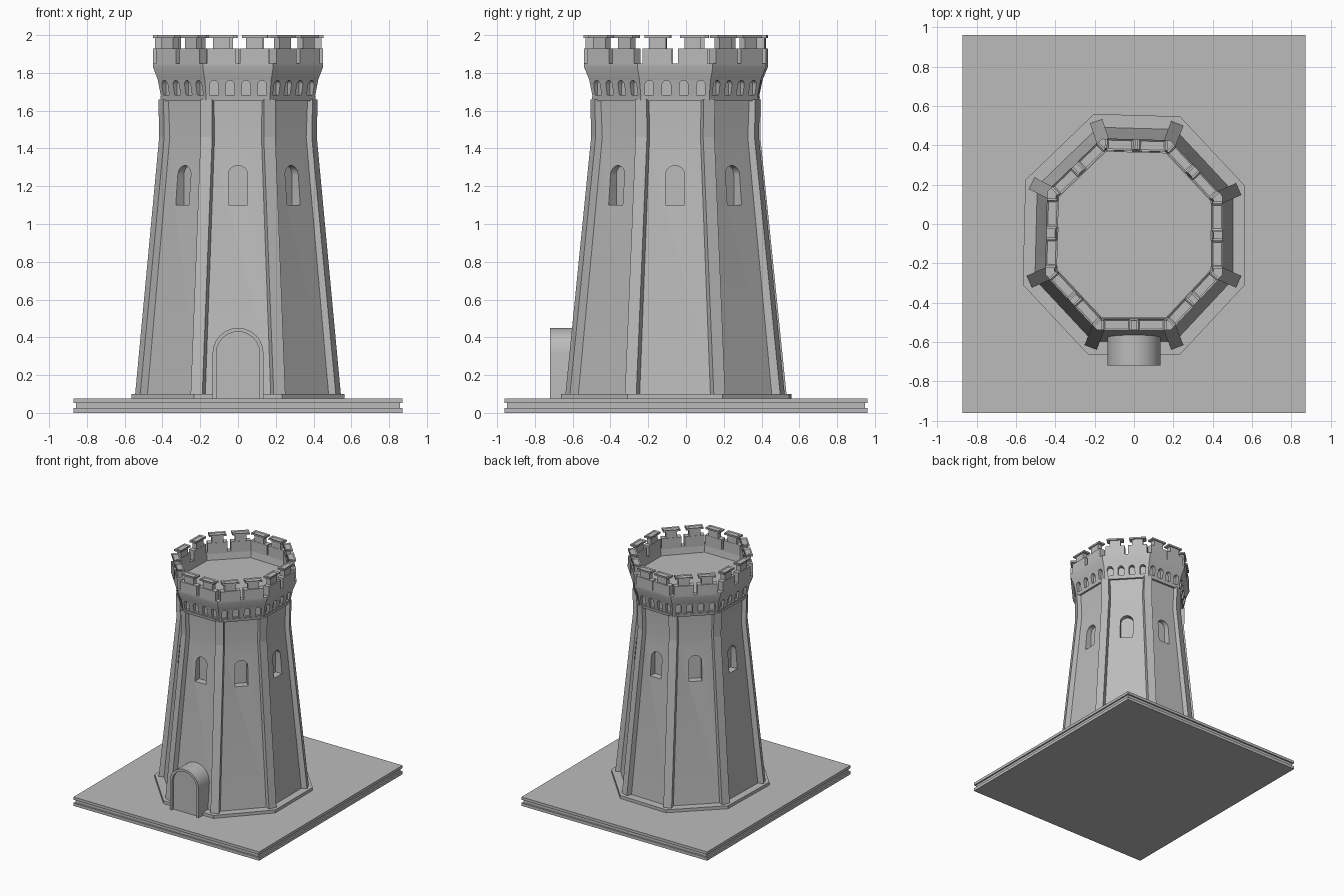
import bpy, bmesh, math
from mathutils import Matrix, Vector

if "Cube" in bpy.data.objects:
    bpy.data.objects.remove(bpy.data.objects["Cube"], do_unlink=True)

stone = bpy.data.materials.new("grey stone")
stone.use_nodes = True
GREY = (0.5, 0.5, 0.5, 1)
stone.diffuse_color = GREY
stone.node_tree.nodes["Principled BSDF"].inputs["Base Color"].default_value = GREY

CENTRE_Y, STRETCH = -0.058, 1.07


def finish(name, bm):
    """Turn a bmesh into a named stone object with crisp edges."""
    bmesh.ops.recalc_face_normals(bm, faces=bm.faces)
    mesh = bpy.data.meshes.new(name)
    bm.to_mesh(mesh)
    bm.free()
    mesh.materials.append(stone)
    ob = bpy.data.objects.new(name, mesh)
    bpy.context.collection.objects.link(ob)
    return ob


def corner(k, apothem, z):
    """Corner k of the slightly uneven eight-sided plan."""
    turn = -3 if k % 8 in (2, 3) else 0
    ang = math.radians(22.5 + 45 * k + turn)
    r = apothem / math.cos(math.pi / 8)
    return Vector((r * math.cos(ang), r * math.sin(ang) * STRETCH + CENTRE_Y, z))


def side_frame(k, apothem, z):
    """Frame on side k: x along the wall, y outward, z up; plus its length."""
    a, b = corner(k, apothem, z), corner(k + 1, apothem, z)
    along = (a - b).normalized()
    out = Vector((0, 0, 1)).cross(along)
    m = Matrix((along, out, (0, 0, 1))).transposed().to_4x4()
    return Matrix.Translation((a + b) / 2) @ m, (a - b).length


def skin(bm, rings, closed=False):
    """Bridge equal rings of points, capping the ends unless closed."""
    rows = [[bm.verts.new(p) for p in ring] for ring in rings]
    n = len(rows[0])
    pairs = list(zip(rows, rows[1:])) + ([(rows[-1], rows[0])] if closed else [])
    for lo, hi in pairs:
        for i in range(n):
            j = (i + 1) % n
            bm.faces.new((lo[i], lo[j], hi[j], hi[i]))
    if not closed:
        bm.faces.new(rows[0])
        bm.faces.new(rows[-1])


def octagon(name, profile, closed=False):
    bm = bmesh.new()
    skin(bm, [[corner(k, a, z) for k in range(8)] for a, z in profile], closed)
    return finish(name, bm)


def box(bm, size, centre, frame=Matrix()):
    m = frame @ Matrix.Translation(centre) @ Matrix.Diagonal((*size, 1))
    return bmesh.ops.create_cube(bm, size=1, matrix=m)["verts"]


def arch_outline(half, height, steps=12):
    pts = [(half, 0)]
    for i in range(steps + 1):
        t = math.pi * i / steps
        pts.append((half * math.cos(t), height - half + half * math.sin(t)))
    return pts + [(-half, 0)]


def arch(bm, half, height, back, front, frame):
    outline = arch_outline(half, height)
    skin(bm, [[frame @ Vector((x, y, z)) for x, z in outline] for y in (back, front)])


def carve(ob, bm):
    """Cut the shapes in bm out of ob."""
    cutter = finish("cutter", bm)
    cutter.hide_render = True
    mod = ob.modifiers.new("carve", "BOOLEAN")
    mod.operation, mod.solver, mod.object = "DIFFERENCE", "EXACT", cutter
    bpy.context.view_layer.objects.active = ob
    bpy.ops.object.modifier_apply(modifier=mod.name)
    bpy.data.objects.remove(cutter, do_unlink=True)


# Ground slab: two plates with a recessed joint
bm = bmesh.new()
for inset, low, high in ((0, 0, 0.025), (0.012, 0.025, 0.052), (0, 0.052, 0.075)):
    box(bm, (1.74 - 2 * inset, 1.92 - 2 * inset, high - low), (0, 0, (low + high) / 2))
finish("ground_slab", bm)

octagon("plinth", [(0.565, 0.07), (0.565, 0.1)])

# Tapering walls with one arched niche on every side
body = octagon("tower_walls", [(0.505, 0.08), (0.385, 1.46), (0.392, 1.65), (0.392, 1.79)])
bm = bmesh.new()
for k in range(8):
    frame, _ = side_frame(k, 0.407, 1.1)
    arch(bm, 0.051, 0.21, -0.05, 0.1, frame)
carve(body, bm)

# Corner ribs follow the taper and flare at the top
bm = bmesh.new()
for k in range(8):
    rings = []
    for a, z in ((0.532, 0.09), (0.404, 1.46), (0.408, 1.66)):
        p = corner(k, a, z)
        out = Vector((p.x, p.y - CENTRE_Y, 0)).normalized()
        side = Vector((-out.y, out.x, 0)) * 0.033
        rings.append([p + side, p - side, p - side - out * 0.07, p + side - out * 0.07])
    skin(bm, rings)
finish("corner_ribs", bm)

octagon("string_course", [(0.38, 1.65), (0.408, 1.65), (0.412, 1.675), (0.38, 1.675)], True)

# Overhanging parapet with a row of small arches beneath
parapet = octagon("parapet", [(0.38, 1.675), (0.408, 1.675), (0.425, 1.765), (0.45, 1.83),
                              (0.45, 1.85), (0.405, 1.85), (0.395, 1.78), (0.38, 1.78)], True)
bm = bmesh.new()
for k in range(8):
    frame, length = side_frame(k, 0.41, 1.682)
    for i in range(4):
        shift = Matrix.Translation(((i - 1.5) * length / 4, 0, 0))
        arch(bm, 0.023, 0.078, -0.02, 0.06, frame @ shift)
carve(parapet, bm)

# Merlons: two per side, each a block, a neck and a hollowed cap
blocks, necks, caps = bmesh.new(), bmesh.new(), bmesh.new()
for k in range(8):
    frame, length = side_frame(k, 0.45, 0)
    for s in (-1, 1):
        x = s * length * 0.235
        box(blocks, (0.155, 0.05, 0.09), (x, -0.025, 1.885), frame)
        box(necks, (0.088, 0.04, 0.07), (x, -0.028, 1.96), frame)
        verts = box(caps, (0.135, 0.06, 0.014), (x, -0.028, 1.993), frame)
        top = [f for f in {f for v in verts for f in v.link_faces} if f.normal.z > 0.9]
        bmesh.ops.inset_region(caps, faces=top, thickness=0.012, depth=-0.008)
finish("merlon_blocks", blocks)
finish("merlon_necks", necks)
finish("merlon_caps", caps)

# Arched porch with a raised rim and sunken door panel
porch_frame = Matrix.Translation((0, -0.72, 0.07)) @ Matrix.Rotation(math.pi, 4, "Z")
bm = bmesh.new()
arch(bm, 0.135, 0.38, -0.24, 0, porch_frame)
porch = finish("door_porch", bm)
bm = bmesh.new()
arch(bm, 0.115, 0.36, -0.02, 0.05, porch_frame)
carve(porch, bm)

for ob in (body, porch, parapet):
    bpy.ops.object.select_all(action="DESELECT")
    ob.select_set(True)
    bpy.context.view_layer.objects.active = ob
    bpy.ops.object.shade_smooth_by_angle(angle=math.radians(30))
